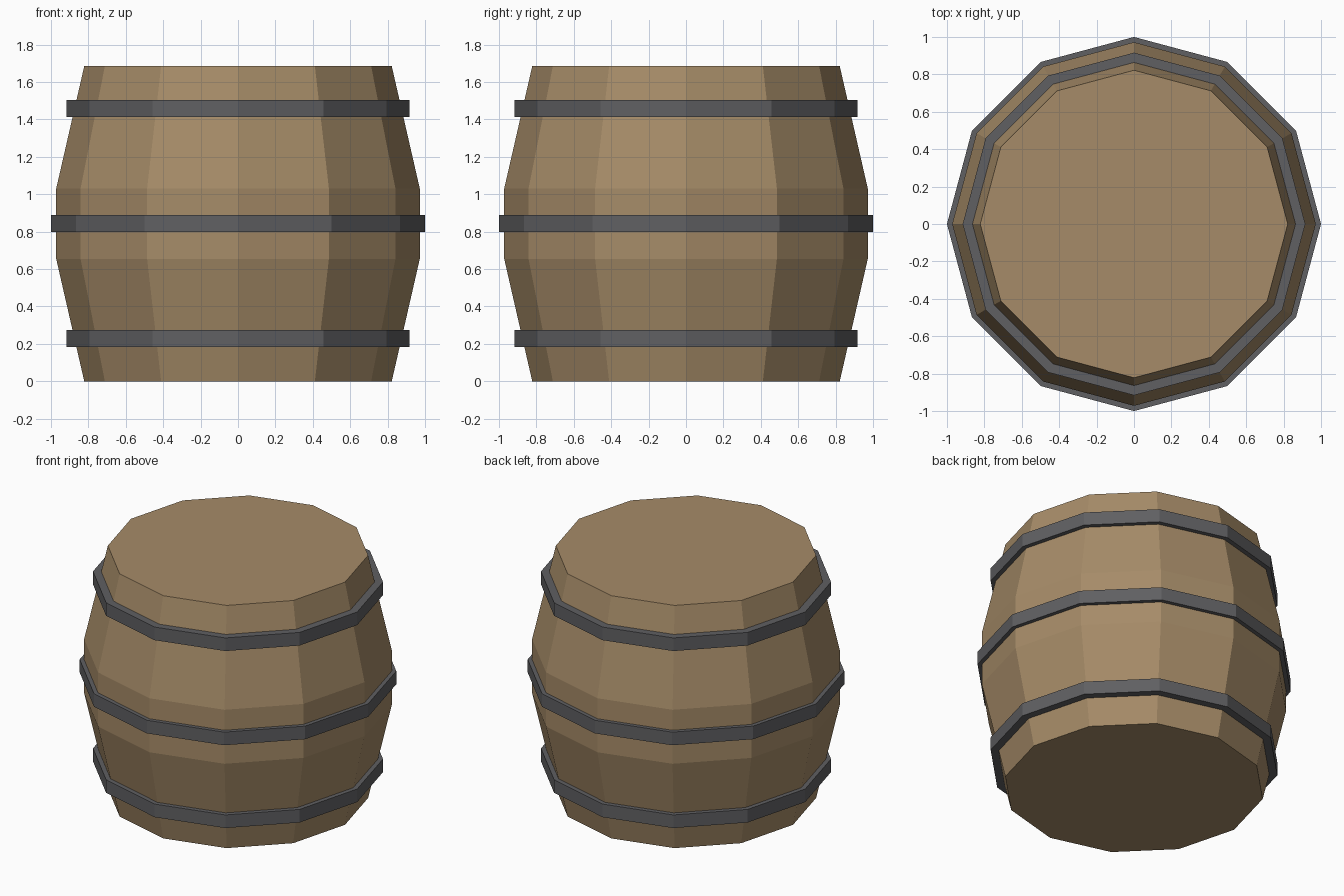
import bpy, bmesh
from math import cos, sin, tau

cube = bpy.data.objects.get("Cube")
if cube:
    bpy.data.objects.remove(cube, do_unlink=True)

SIDES = 12


def material(name, rgb):
    mat = bpy.data.materials.new(name)
    mat.use_nodes = True
    mat.diffuse_color = (*rgb, 1)
    mat.node_tree.nodes["Principled BSDF"].inputs["Base Color"].default_value = (*rgb, 1)
    return mat


def lathe(name, profile, mat, closed):
    """Turn a (radius, z) profile; closed joins last to first, open gets end caps."""
    bm = bmesh.new()
    rings = [[bm.verts.new((r * cos(tau * i / SIDES), r * sin(tau * i / SIDES), z))
              for i in range(SIDES)] for r, z in profile]
    pairs = list(zip(rings, rings[1:]))
    if closed:
        pairs.append((rings[-1], rings[0]))
    else:
        bm.faces.new(rings[0][::-1])
        bm.faces.new(rings[-1])
    for low, high in pairs:
        for i in range(SIDES):
            j = (i + 1) % SIDES
            bm.faces.new((low[i], low[j], high[j], high[i]))
    bmesh.ops.recalc_face_normals(bm, faces=bm.faces)
    mesh = bpy.data.meshes.new(name)
    bm.to_mesh(mesh)
    bm.free()
    mesh.materials.append(mat)
    obj = bpy.data.objects.new(name, mesh)
    bpy.context.collection.objects.link(obj)
    return obj


wood = material("brown wood", (0.38, 0.26, 0.138))
iron = material("dark iron", (0.115, 0.115, 0.122))

# Bulging wooden body with flat lids
lathe("barrel_body", [(0.822, 0), (0.972, 0.655), (0.972, 1.03), (0.822, 1.685)], wood, False)

# Iron hoops: outer radius, inner radius, bottom height
for name, outer, inner, z in (("lower_hoop", 0.916, 0.85, 0.183),
                              ("middle_hoop", 1.0, 0.95, 0.797),
                              ("upper_hoop", 0.916, 0.85, 1.412)):
    top = z + 0.091
    lathe(name, [(inner, z), (outer, z), (outer, top), (inner, top)], iron, True)
